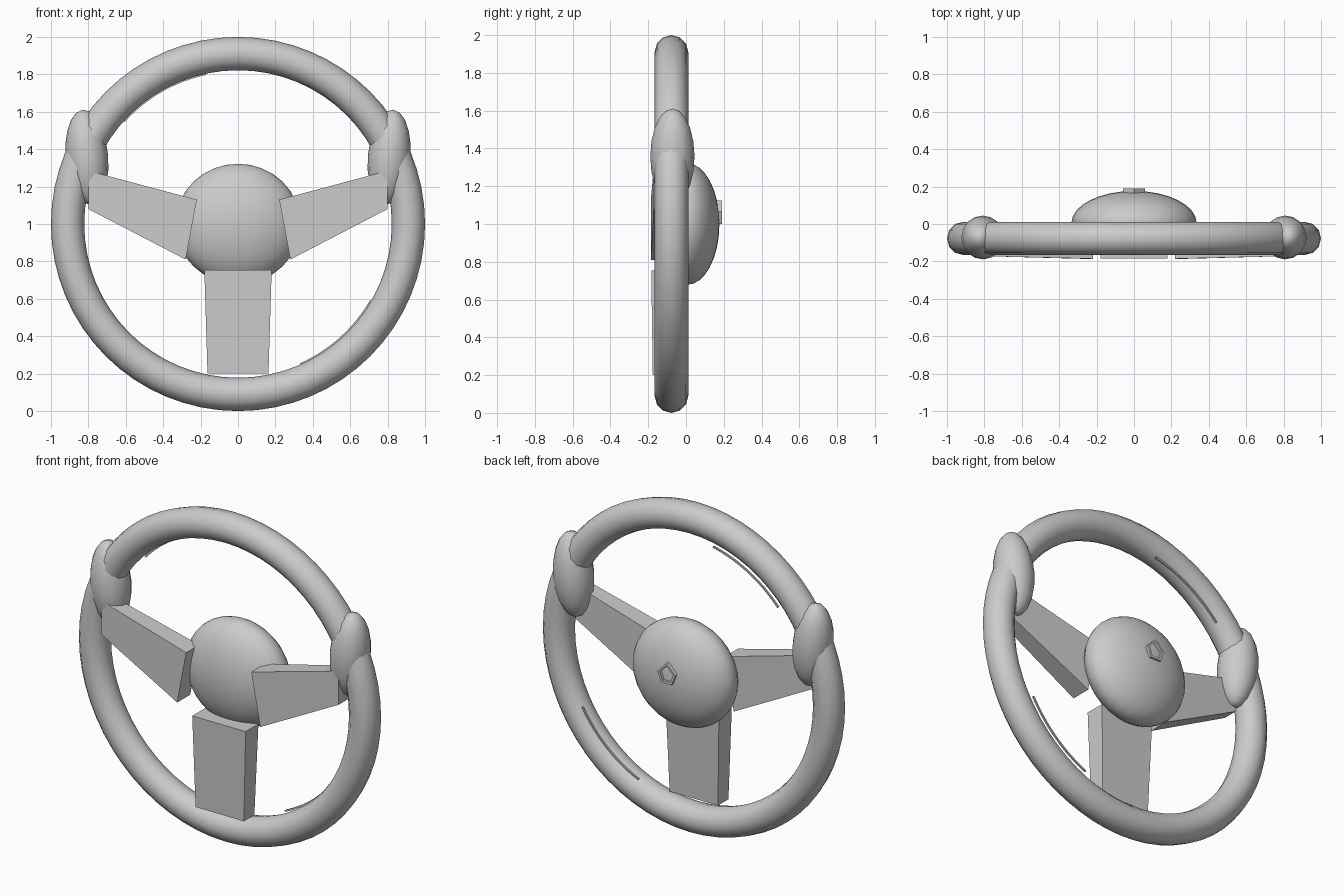
import bpy, bmesh, math
from mathutils import Vector

cube = bpy.data.objects.get("Cube")
if cube:
    bpy.data.objects.remove(cube, do_unlink=True)

grey = bpy.data.materials.new("plain_grey")
grey.use_nodes = True
GREY = (0.6, 0.6, 0.6, 1)
grey.diffuse_color = GREY
grey.node_tree.nodes["Principled BSDF"].inputs["Base Color"].default_value = GREY

RIM_Y, CENTRE_Z = -0.077, 1.0


def finish(obj, name, smooth=True):
    obj.name = name
    obj.data.materials.clear()
    obj.data.materials.append(grey)
    if smooth:
        for poly in obj.data.polygons:
            poly.use_smooth = True
    return obj


def ellipsoid(name, centre, radii, tilt=0, segments=32, rings=16):
    bpy.ops.mesh.primitive_uv_sphere_add(segments=segments, ring_count=rings, radius=1,
                                         location=centre, rotation=(0, tilt, 0))
    obj = bpy.context.object
    obj.scale = radii
    return finish(obj, name)


def from_bmesh(name, bm):
    bmesh.ops.recalc_face_normals(bm, faces=bm.faces)
    mesh = bpy.data.meshes.new(name)
    bm.to_mesh(mesh)
    bm.free()
    obj = bpy.data.objects.new(name, mesh)
    bpy.context.collection.objects.link(obj)
    return finish(obj, name, False)


def spoke(name, outline):
    """Tapered slab: outline points are x, z, front y, back y."""
    bm = bmesh.new()
    front = [bm.verts.new((x, f, z)) for x, z, f, b in outline]
    back = [bm.verts.new((x, b, z)) for x, z, f, b in outline]
    bm.faces.new(front)
    bm.faces.new(back[::-1])
    n = len(outline)
    for i in range(n):
        j = (i + 1) % n
        bm.faces.new((front[i], back[i], back[j], front[j]))
    return from_bmesh(name, bm)


def frame(name, outer, inner, y0, y1, closed):
    """Band between two matching x, z lines, with depth in y."""
    bm = bmesh.new()
    loops = [[bm.verts.new((x, y, z)) for x, z in line]
             for line, y in ((outer, y0), (inner, y0), (inner, y1), (outer, y1))]
    n = len(outer)
    for i in range(n if closed else n - 1):
        j = (i + 1) % n
        for k in range(4):
            a, b = loops[k], loops[(k + 1) % 4]
            bm.faces.new((a[i], a[j], b[j], b[i]))
    if not closed:
        for i in (0, n - 1):
            bm.faces.new([loop[i] for loop in loops])
    return from_bmesh(name, bm)


def arc(radius, start, end, steps=16):
    angles = [math.radians(start + (end - start) * i / steps) for i in range(steps + 1)]
    return [(radius * math.cos(a), CENTRE_Z + radius * math.sin(a)) for a in angles]


# Rim
bpy.ops.mesh.primitive_torus_add(major_radius=0.911, minor_radius=0.089, major_segments=64,
                                 minor_segments=12, location=(0, RIM_Y, CENTRE_Z),
                                 rotation=(math.pi / 2, 0, 0))
finish(bpy.context.object, "rim")

# Domed hub
ellipsoid("hub", (0, 0.005, CENTRE_Z), (0.335, 0.172, 0.322))

# Side grips and side spokes
for side, label in ((1, "left"), (-1, "right")):
    ellipsoid(label + "_grip", (side * 0.808, -0.072, 1.357), (0.114, 0.117, 0.255),
              tilt=side * math.radians(5), segments=16, rings=10)
    spoke(label + "_spoke", [(side * x, z, f, b) for x, z, f, b in (
        (0.22, 1.13, -0.186, -0.06), (0.28, 0.81, -0.186, -0.06),
        (0.80, 1.08, -0.172, -0.08), (0.80, 1.285, -0.172, -0.08))])

# Lower spoke
spoke("lower_spoke", [(-0.18, 0.755, -0.184, -0.06), (0.18, 0.755, -0.184, -0.06),
                      (0.163, 0.20, -0.176, -0.075), (-0.163, 0.20, -0.176, -0.075)])

# Thin trim strips inside the rim
for label, start, end in (("upper", 102, 138), ("lower", -66, -30)):
    frame(label + "_trim_strip", arc(0.825, start, end), arc(0.815, start, end),
          -0.025, -0.015, False)

# Five-sided trim frame on the back of the hub
outline = [(0, 0.125), (0.06, 0.065), (0.035, 0), (-0.035, 0), (-0.06, 0.065)]
middle = Vector((0, 0.06))
outer = [(x, CENTRE_Z + z) for x, z in outline]
inner = []
for p in outline:
    q = middle.lerp(Vector(p), 0.75)
    inner.append((q.x, CENTRE_Z + q.y))
frame("hub_trim_frame", outer, inner, 0.165, 0.19, True)
